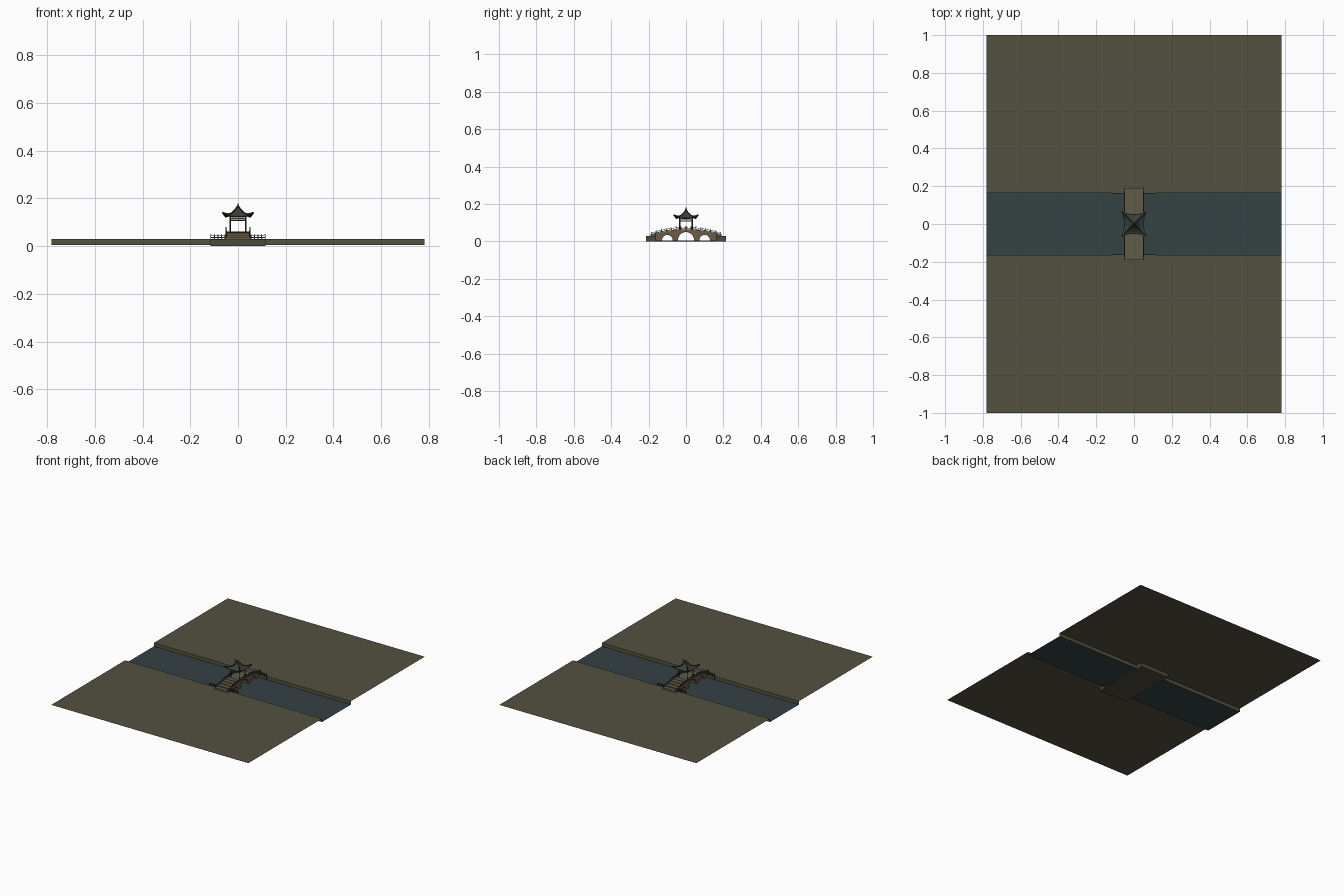
import bpy, bmesh, math
from mathutils import Vector

cube = bpy.data.objects.get("Cube")
if cube:
    bpy.data.objects.remove(cube, do_unlink=True)


def material(name, *rgb):
    m = bpy.data.materials.new(name)
    m.use_nodes = True
    m.diffuse_color = (*rgb, 1)
    m.node_tree.nodes["Principled BSDF"].inputs["Base Color"].default_value = (*rgb, 1)
    return m


GRASS = material("olive ground", 0.085, 0.083, 0.050)
WATER = material("teal water", 0.035, 0.054, 0.057)
STONE = material("brown stone", 0.150, 0.108, 0.062)
PAVING = material("grey paving", 0.115, 0.105, 0.068)
FOOTING = material("dark footing", 0.075, 0.070, 0.048)
TILE = material("slate green tile", 0.040, 0.052, 0.042)
RIDGE = material("dark ridge", 0.018, 0.020, 0.017)
WOOD = material("dark wood", 0.045, 0.030, 0.018)
BEAM = material("pale beam", 0.120, 0.110, 0.070)


def finish(name, bm, *mats):
    bmesh.ops.recalc_face_normals(bm, faces=bm.faces)
    mesh = bpy.data.meshes.new(name)
    bm.to_mesh(mesh)
    bm.free()
    for m in mats:
        mesh.materials.append(m)
    ob = bpy.data.objects.new(name, mesh)
    bpy.context.scene.collection.objects.link(ob)
    return ob


def add_box(bm, lo, hi):
    verts = bmesh.ops.create_cube(bm, size=1)["verts"]
    for v in verts:
        v.co = [a + (b - a) * (c + 0.5) for a, b, c in zip(lo, hi, v.co)]


def add_beam(bm, a, b, w):
    # Square bar between two points
    a, b = Vector(a), Vector(b)
    turn = (b - a).to_track_quat('Z', 'Y')
    for v in bmesh.ops.create_cube(bm, size=1)["verts"]:
        v.co = a + turn @ Vector((v.co.x * w, v.co.y * w, (v.co.z + 0.5) * (b - a).length))


def sheet(name, points, half_x, mat):
    # Bent sheet following a y, z profile across the model
    bm = bmesh.new()
    rows = [[bm.verts.new((x, y, z)) for x in (-half_x, half_x)] for y, z in points]
    for p, q in zip(rows, rows[1:]):
        bm.faces.new((p[0], p[1], q[1], q[0]))
    return finish(name, bm, mat)


# Terrain: two banks and the river between them
BANK, GROUND, HALF = 0.163, 0.03, 0.782
for name, s in (("front_bank", -1), ("back_bank", 1)):
    sheet(name, [(s, GROUND), (s * BANK, GROUND), (s * BANK, 0.005)], HALF, GRASS)
sheet("river", [(-BANK, 0.006), (BANK, 0.006)], HALF, WATER)

# Foundation slab and abutments
bm = bmesh.new()
add_box(bm, (-0.115, -0.213, 0), (0.115, 0.213, 0.004))
for s in (-1, 1):
    ya, yb = sorted((s * 0.161, s * 0.213))
    add_box(bm, (-0.115, ya, 0.004), (0.115, yb, 0.029))
finish("foundation", bm, FOOTING)

# Arched bridge body with stepped deck
END, WIDE = 0.19, 0.05


def deck(y):
    return GROUND + 0.032 * (1 - (y / END) ** 2)


profile = []
STEPS = 13
for i in range(STEPS):
    y0, y1 = [-END + 2 * END * k / STEPS for k in (i, i + 1)]
    top = max(deck(y0), deck(y1)) if abs(y0 + y1) > 0.01 else deck(0)
    profile += [(y0, top), (y1, top)]
ARCHES = [(0.1, 0.028), (0, 0.043), (-0.1, 0.028)]
profile += [(END, 0.004)]
for cy, r in ARCHES:
    profile.append((cy + r, 0.004))
    for k in range(17):
        a = math.pi * k / 16
        profile.append((cy + r * math.cos(a), 0.007 + r * math.sin(a)))
    profile.append((cy - r, 0.004))
profile.append((-END, 0.004))

bm = bmesh.new()
base = bm.faces.new([bm.verts.new((-WIDE, y, z)) for y, z in profile])
# Keep the starting face so both sides of the bridge are closed
moved = bmesh.ops.extrude_face_region(bm, geom=[base], use_keep_orig=True)["geom"]
bmesh.ops.translate(bm, verts=[g for g in moved if isinstance(g, bmesh.types.BMVert)],
                    vec=(2 * WIDE, 0, 0))
bmesh.ops.recalc_face_normals(bm, faces=bm.faces)
for f in bm.faces:
    f.material_index = int(f.normal.z > 0.7 and f.calc_center_median().z > GROUND)
bmesh.ops.triangulate(bm, faces=[f for f in bm.faces if len(f.verts) > 4])
finish("bridge", bm, STONE, PAVING)

# Raised arch stones on both faces
bm = bmesh.new()
for cy, r in ARCHES:
    for s in (-1, 1):
        pts = [(s * WIDE, cy + (r + 0.002) * math.cos(math.pi * k / 12),
                0.007 + (r + 0.002) * math.sin(math.pi * k / 12)) for k in range(13)]
        for p, q in zip(pts, pts[1:]):
            add_beam(bm, p, q, 0.004)
finish("arch_stones", bm, PAVING)


# Railings: posts with caps, two rails
def railing(name, points, height):
    bm = bmesh.new()
    for p in points:
        x, y, z = p
        add_box(bm, (x - 0.0018, y - 0.0018, z - 0.002), (x + 0.0018, y + 0.0018, z + height))
        add_box(bm, (x - 0.0026, y - 0.0026, z + height), (x + 0.0026, y + 0.0026, z + height + 0.003))
    for p, q in zip(points, points[1:]):
        for f in (0.4, 0.8):
            up = Vector((0, 0, height * f))
            add_beam(bm, Vector(p) + up, Vector(q) + up, 0.0022)
    finish(name, bm, WOOD)


for side, s in (("right", -1), ("left", 1)):
    ys = [-0.185 + 0.37 * k / 14 for k in range(15)]
    railing(side + "_bridge_railing", [(s * WIDE, y, deck(y)) for y in ys], 0.016)
    for end, e in (("front", -1), ("back", 1)):
        xs = [0.054 + 0.06 * k / 4 for k in range(5)]
        railing(f"{end}_{side}_bank_railing", [(s * x, e * 0.161, GROUND) for x in xs], 0.016)

# Bridge edge curbs
bm = bmesh.new()
for s in (-1, 1):
    ys = [-END + 2 * END * k / 20 for k in range(21)]
    for a, b in zip(ys, ys[1:]):
        add_beam(bm, (s * WIDE, a, deck(a)), (s * WIDE, b, deck(b)), 0.006)
finish("deck_curbs", bm, STONE)

# Pavilion columns and lintels
COL, FLOOR, CAP = 0.033, 0.06, 0.122
bm = bmesh.new()
for x in (-COL, COL):
    for y in (-COL, COL):
        ring = bmesh.ops.create_cone(bm, cap_ends=True, segments=10, radius1=0.0032,
                                     radius2=0.0032, depth=CAP - FLOOR)["verts"]
        bmesh.ops.translate(bm, verts=ring, vec=(x, y, (CAP + FLOOR) / 2))
finish("columns", bm, WOOD)

bm = bmesh.new()
for s in (-COL, COL):
    for z, w in ((0.108, 0.003), (0.115, 0.006)):
        add_beam(bm, (-COL, s, z), (COL, s, z), w)
        add_beam(bm, (s, -COL, z), (s, COL, z), w)
finish("lintels", bm, BEAM)

# Curved hip roof with upswept corners
EAVE = 0.051


def roof_point(s, u):
    flare = s ** 3 * u ** 4
    half = EAVE * s * (1 + 0.26 * flare)
    return Vector((half * u, -half, 0.169 - 0.047 * (1 - (1 - s) ** 1.8) + 0.018 * flare))


def quarter_turns(p, count):
    for _ in range(count):
        p = Vector((-p.y, p.x, p.z))
    return p


ROWS, COLS = 8, 10
LEVELS = [0.04 + 0.96 * i / ROWS for i in range(ROWS)] + [1.0]
ACROSS = [2 * j / COLS - 1 for j in range(COLS + 1)]
bm = bmesh.new()
for q in range(4):
    grid = [[bm.verts.new(quarter_turns(roof_point(s, u), q)) for u in ACROSS] for s in LEVELS]
    for a, b in zip(grid, grid[1:]):
        for j in range(COLS):
            bm.faces.new((a[j], b[j], b[j + 1], a[j + 1]))
bmesh.ops.remove_doubles(bm, verts=bm.verts, dist=0.00001)
roof = finish("roof", bm, TILE)
thick = roof.modifiers.new("thickness", 'SOLIDIFY')
thick.thickness = 0.003
thick.offset = 0

# Hip ridges and eave trim
bm = bmesh.new()
for q in range(4):
    hip = [quarter_turns(roof_point(s, 1), q) + Vector((0, 0, 0.002)) for s in LEVELS]
    eave = [quarter_turns(roof_point(1.0, u), q) for u in ACROSS]
    for pts in (hip, eave):
        for a, b in zip(pts, pts[1:]):
            add_beam(bm, a, b, 0.0042)
finish("roof_ridges", bm, RIDGE)

# Finial
bm = bmesh.new()
for z, r, stretch in ((0.169, 0.005, 0.7), (0.175, 0.003, 1.0), (0.180, 0.0015, 2.0)):
    ball = bmesh.ops.create_uvsphere(bm, u_segments=10, v_segments=6, radius=r)["verts"]
    for v in ball:
        v.co.z = v.co.z * stretch + z
finish("finial", bm, RIDGE)
